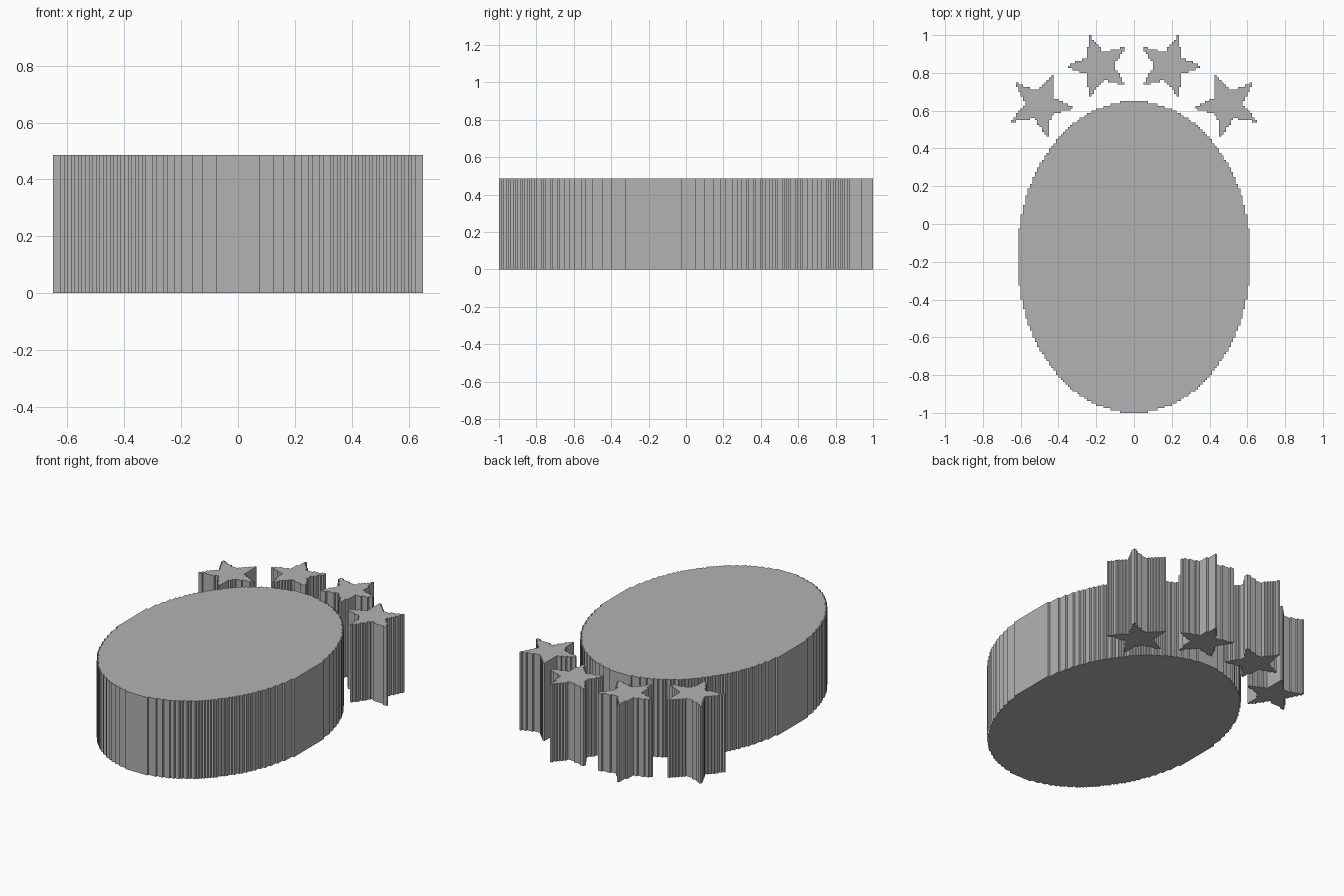
import bpy, bmesh, math

if "Cube" in bpy.data.objects:
    bpy.data.objects.remove(bpy.data.objects["Cube"])

CELL = 0.0125    # size of one stair step in the outlines
HEIGHT = 0.485

grey = bpy.data.materials.new("grey")
grey.diffuse_color = (0.45, 0.45, 0.45, 1)
grey.use_nodes = True
grey.node_tree.nodes["Principled BSDF"].inputs["Base Color"].default_value = grey.diffuse_color


def in_ellipse(x, y, cx, cy, rx, ry):
    return ((x - cx) / rx) ** 2 + ((y - cy) / ry) ** 2 <= 1


def in_star(x, y, cx, cy, radius, inner, turn):
    """Five pointed star, folded into half of one point."""
    dx, dy = x - cx, y - cy
    a = (math.atan2(dy, dx) - turn) % math.radians(72)
    a = min(a, math.radians(72) - a)
    r = math.hypot(dx, dy)
    px, py = r * math.cos(a), r * math.sin(a)
    ix, iy = inner * math.cos(math.radians(36)), inner * math.sin(math.radians(36))
    return (ix - radius) * py - iy * (px - radius) >= 0


def stepped_prism(name, inside):
    """Fill grid cells whose centre is inside, then extrude upwards."""
    bm = bmesh.new()
    verts = {}

    def vert(i, j):
        if (i, j) not in verts:
            verts[i, j] = bm.verts.new((i * CELL, j * CELL, 0))
        return verts[i, j]

    for i in range(-56, 56):
        for j in range(-80, 80):
            if inside((i + 0.5) * CELL, (j + 0.5) * CELL):
                bm.faces.new([vert(i, j), vert(i + 1, j),
                              vert(i + 1, j + 1), vert(i, j + 1)])
    res = bmesh.ops.extrude_face_region(bm, geom=bm.faces[:], use_keep_orig=True)
    top = [g for g in res["geom"] if isinstance(g, bmesh.types.BMVert)]
    bmesh.ops.translate(bm, verts=top, vec=(0, 0, HEIGHT))
    bmesh.ops.recalc_face_normals(bm, faces=bm.faces[:])
    bmesh.ops.dissolve_limit(bm, angle_limit=0.01, verts=bm.verts[:], edges=bm.edges[:])
    me = bpy.data.meshes.new(name)
    bm.to_mesh(me)
    bm.free()
    me.materials.append(grey)
    ob = bpy.data.objects.new(name, me)
    bpy.context.collection.objects.link(ob)


# Oval body
stepped_prism("oval_body", lambda x, y: in_ellipse(x, y, 0, -0.175, 0.617, 0.825))

# Stars around the back end, mirrored left and right
STARS = {"inner_star": (0.185, 0.836, 0.178, 0.077, 0.0),
         "outer_star": (0.497, 0.63, 0.182, 0.077, math.radians(113.6))}
for label, s in STARS.items():
    for side, sign in (("right", 1), ("left", -1)):
        stepped_prism(f"{label}_{side}", lambda x, y: in_star(x * sign, y, *s))
